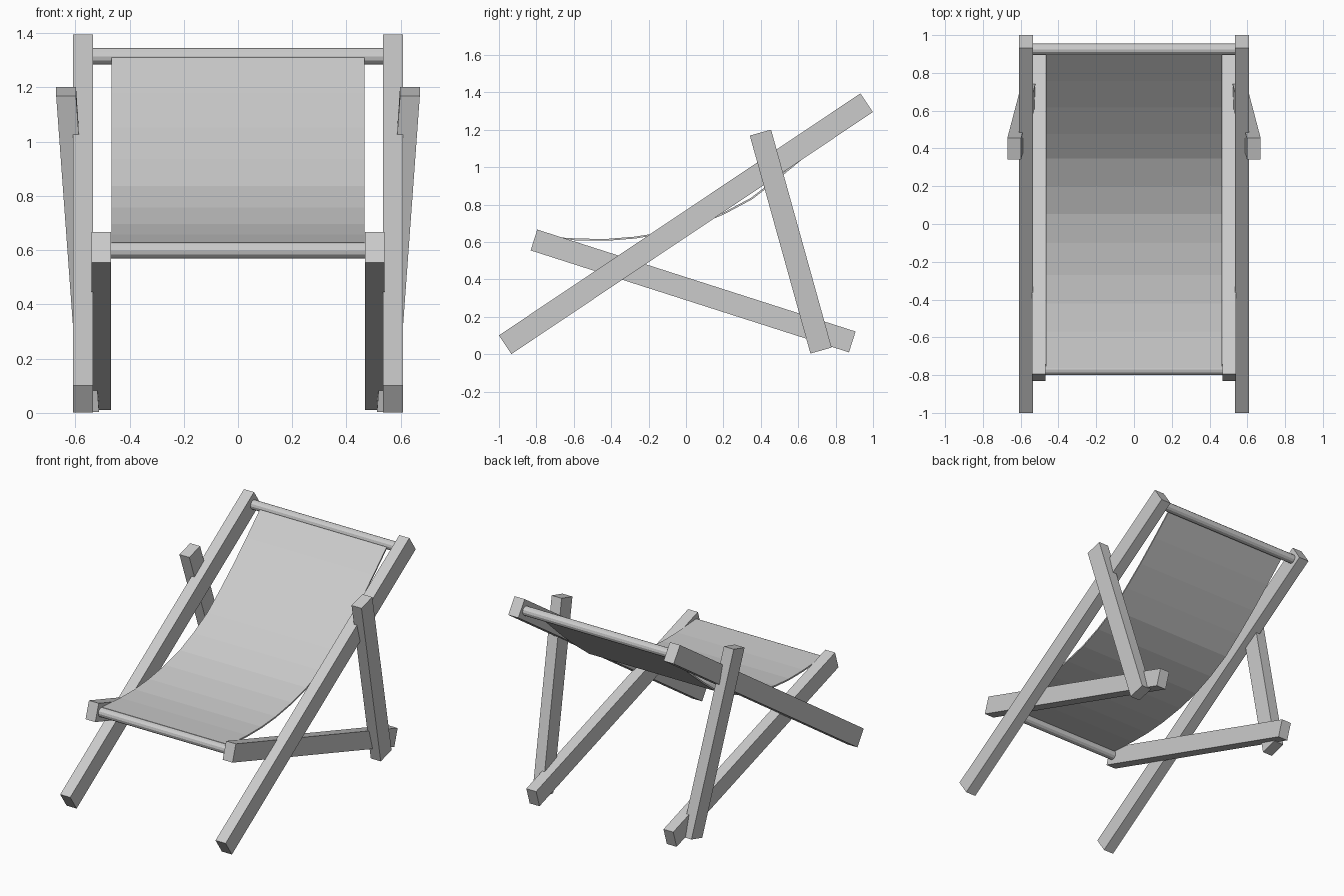
import bpy, bmesh, math
from mathutils import Vector

if "Cube" in bpy.data.objects:
    bpy.data.objects.remove(bpy.data.objects["Cube"])


def finish(name, bm):
    bmesh.ops.recalc_face_normals(bm, faces=bm.faces)
    mesh = bpy.data.meshes.new(name)
    bm.to_mesh(mesh)
    bm.free()
    ob = bpy.data.objects.new(name, mesh)
    bpy.context.collection.objects.link(ob)
    return ob


def beam(name, start, end, depth, width):
    """Straight plank from start to end (x, y, z); width runs along x."""
    a, b = Vector(start), Vector(end)
    d = Vector((0, b.y - a.y, b.z - a.z)).normalized()
    across = Vector((0, -d.z, d.y)) * depth / 2
    side = Vector((width / 2, 0, 0))
    bm = bmesh.new()
    rings = [[bm.verts.new(p + across * u + side * v)
              for u, v in ((-1, -1), (1, -1), (1, 1), (-1, 1))] for p in (a, b)]
    for ring in rings:
        bm.faces.new(ring)
    for i in range(4):
        j = (i + 1) % 4
        bm.faces.new((rings[0][i], rings[0][j], rings[1][j], rings[1][i]))
    return finish(name, bm)


def rod(name, y, z, half):
    bpy.ops.mesh.primitive_cylinder_add(vertices=12, radius=0.03, depth=2 * half,
                                        location=(0, y, z), rotation=(0, math.pi / 2, 0))
    bpy.context.object.name = name


# Frame sides: back rail, seat rail and splayed support leg
for side, s in (("left", -1), ("right", 1)):
    beam(f"back_rail_{side}", (s * 0.572, -0.967, 0.051), (s * 0.572, 0.966, 1.345), 0.12, 0.074)
    beam(f"seat_rail_{side}", (s * 0.505, -0.813, 0.611), (s * 0.505, 0.889, 0.066), 0.117, 0.072)
    beam(f"support_leg_{side}", (s * 0.634, 0.398, 1.185), (s * 0.549, 0.722, 0.02), 0.118, 0.073)

# Cross rods holding the fabric
rod("top_rod", 0.925, 1.315, 0.54)
rod("seat_rod", -0.77, 0.599, 0.475)

# Sagging fabric sling
profile = [(-0.765, 0.625), (-0.57, 0.613), (-0.42, 0.612), (-0.27, 0.624),
           (-0.10, 0.652), (0.055, 0.692), (0.20, 0.752), (0.35, 0.832),
           (0.48, 0.932), (0.62, 1.048), (0.76, 1.175), (0.908, 1.315)]
bm = bmesh.new()
rows = [[bm.verts.new((x, y, z)) for x in (-0.467, 0.467)] for y, z in profile]
for r, q in zip(rows, rows[1:]):
    bm.faces.new((r[0], r[1], q[1], q[0]))
sling = finish("fabric_sling", bm)
solid = sling.modifiers.new("thickness", 'SOLIDIFY')
solid.thickness = 0.01
solid.offset = 0
